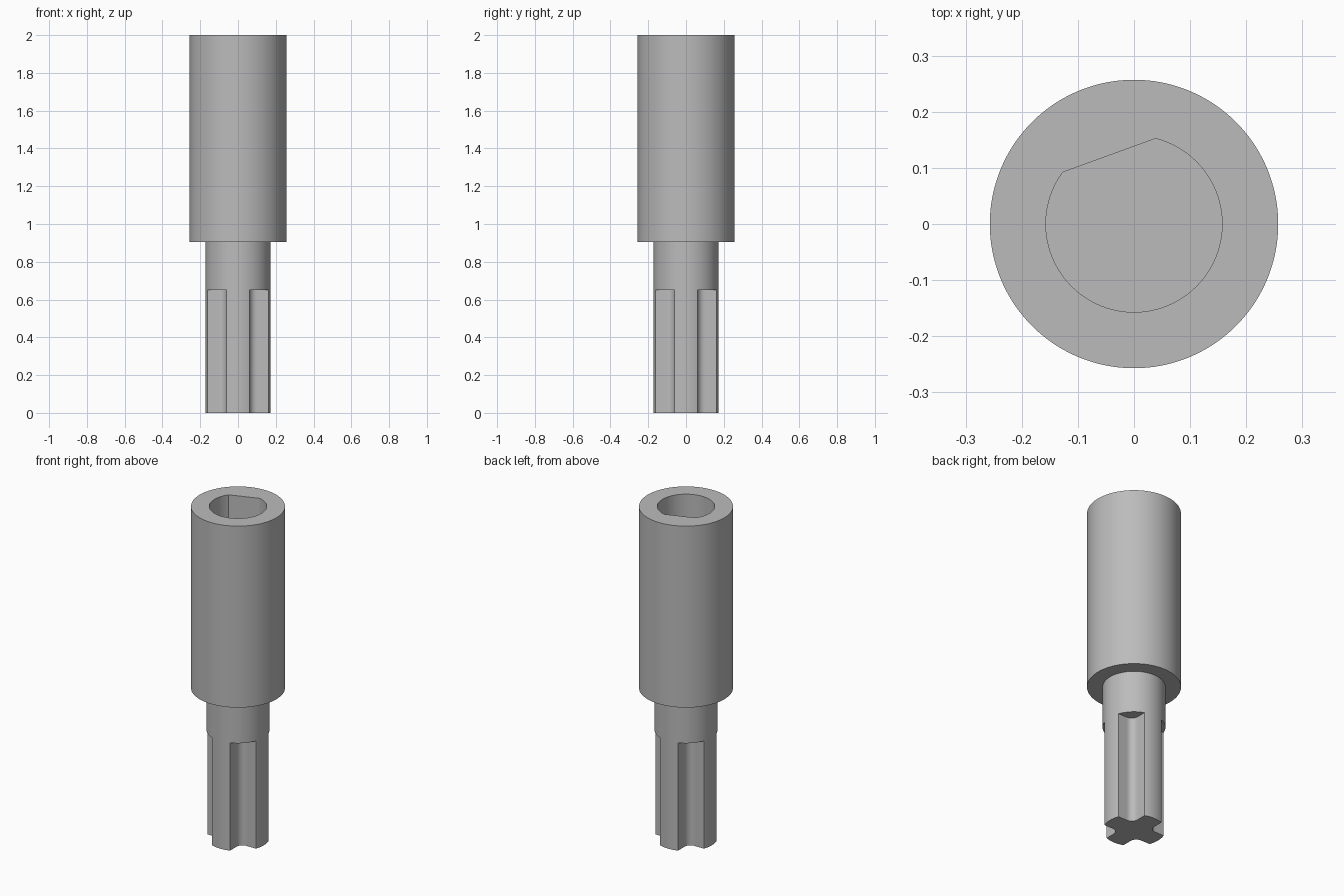
import bpy, bmesh
from math import sin, cos, asin, atan, sqrt, radians, degrees, pi

cube = bpy.data.objects.get("Cube")
if cube:
    bpy.data.objects.remove(cube, do_unlink=True)

BODY_R, SHANK_R, SOCKET_R = 0.257, 0.172, 0.157
SHOULDER_Z, SPLINE_Z, TOP_Z, FLOOR_Z = 0.905, 0.65, 2.0, 1.2
ARM, FILLET = 0.06, 0.04            # spline arm half-width, groove root fillet
FLAT_DIR, FLAT_D = radians(110), 0.13  # flat on one side of the socket

steel = bpy.data.materials.new("grey_steel")
steel.use_nodes = True
colour = (0.5, 0.5, 0.5, 1)
steel.diffuse_color = colour
steel.node_tree.nodes["Principled BSDF"].inputs["Base Color"].default_value = colour


def body(a):
    return BODY_R


def shank(a):
    return SHANK_R


def socket(a):
    # Round bore limited by the flat
    c = cos(a - FLAT_DIR)
    return min(SOCKET_R, FLAT_D / c) if c > 0.1 else SOCKET_R


def spline(a):
    # Four arms with filleted right-angled grooves on the diagonals
    t = abs(a % (pi / 2) - pi / 4)
    if t < pi / 4 - atan(ARM / (ARM + FILLET)):
        c = (ARM + FILLET) * sqrt(2)
        return c * cos(t) - sqrt(max(0, FILLET ** 2 - (c * sin(t)) ** 2))
    return min(SHANK_R, ARM / max(sin(pi / 4 - t), 0.01))


def loft(name, rings, corners):
    # Joins stacked rings, each given as (radius function, height), and caps the ends
    angles = sorted({round(radians(i * 2.5), 5) for i in range(144)}
                    | {round(c % (2 * pi), 5) for c in corners})
    n = len(angles)
    bm = bmesh.new()
    loops = [[bm.verts.new((f(a) * cos(a), f(a) * sin(a), z)) for a in angles]
             for f, z in rings]
    for low, high in zip(loops, loops[1:]):
        for i in range(n):
            j = (i + 1) % n
            bm.faces.new((low[i], low[j], high[j], high[i]))
    bm.faces.new(loops[0][::-1])
    bm.faces.new(loops[-1])
    bmesh.ops.remove_doubles(bm, verts=bm.verts, dist=0.0001)
    bmesh.ops.recalc_face_normals(bm, faces=bm.faces)
    mesh = bpy.data.meshes.new(name)
    bm.to_mesh(mesh)
    bm.free()
    mesh.materials.append(steel)
    obj = bpy.data.objects.new(name, mesh)
    bpy.context.collection.objects.link(obj)
    bpy.ops.object.select_all(action='DESELECT')
    obj.select_set(True)
    bpy.context.view_layer.objects.active = obj
    bpy.ops.object.shade_smooth_by_angle(angle=radians(30))


# Splined shank with a plain round neck
edge = asin(ARM / SHANK_R)
loft("splined_shank",
     [(spline, 0), (spline, SPLINE_Z), (shank, SPLINE_Z), (shank, SHOULDER_Z)],
     [q * pi / 2 + s * edge for q in range(4) for s in (-1, 1)])

# Socket body with a D-shaped blind bore
half = pi / 2 - asin(FLAT_D / SOCKET_R)
loft("socket_body",
     [(body, SHOULDER_Z), (body, TOP_Z), (socket, TOP_Z), (socket, FLOOR_Z)],
     [FLAT_DIR - half, FLAT_DIR + half])
